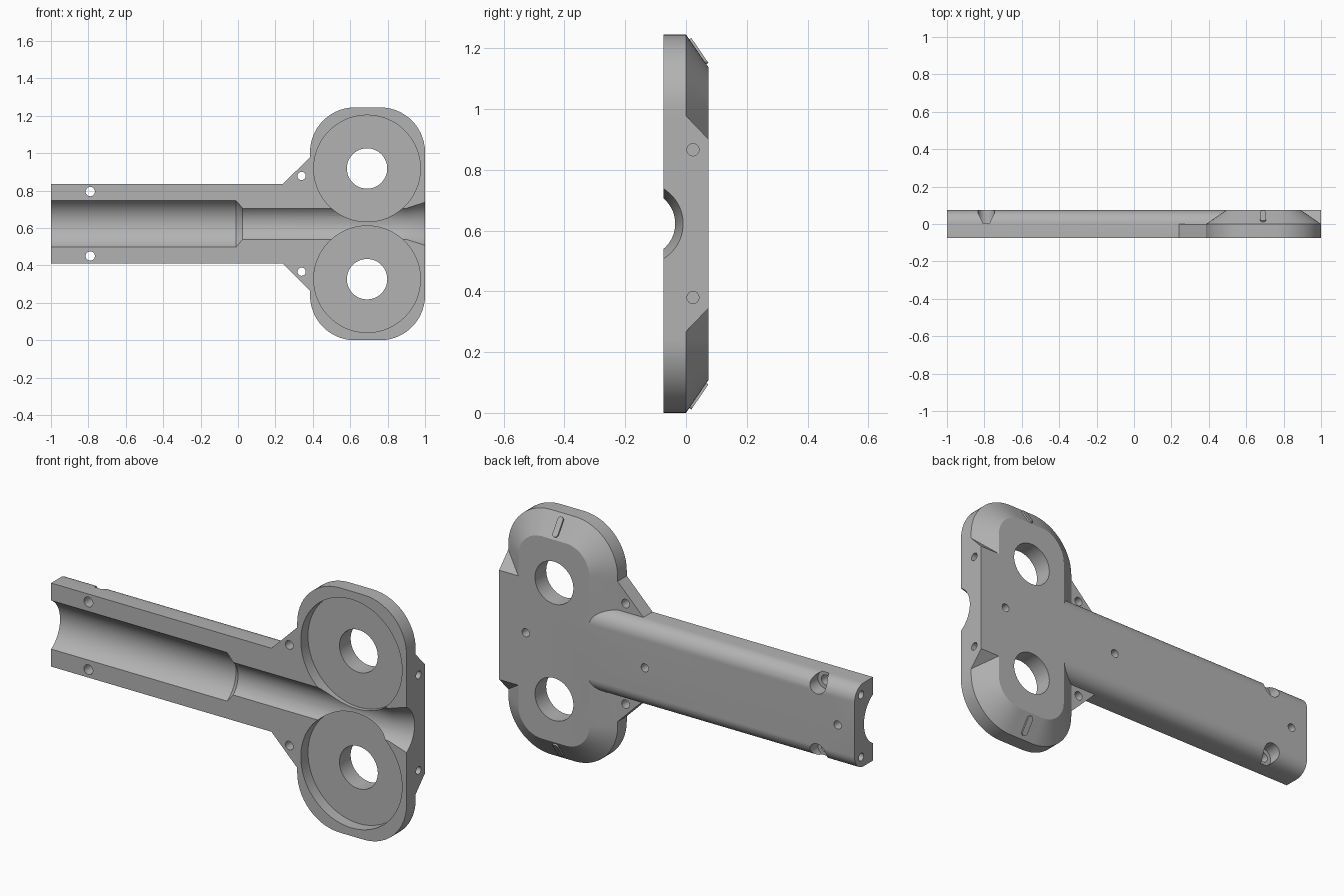
import bpy, bmesh, math
from mathutils import Vector

if "Cube" in bpy.data.objects:
    bpy.data.objects.remove(bpy.data.objects["Cube"])

F, B = -0.074, 0.074      # front and back planes
ZC = 0.6225               # height of the symmetry plane
WX, WZ = 0.69, 0.296      # wheel pocket centre in x, offset from ZC

grey = bpy.data.materials.new("grey plastic")
grey.diffuse_color = (0.45, 0.45, 0.45, 1)
grey.use_nodes = True
grey.node_tree.nodes["Principled BSDF"].inputs["Base Color"].default_value = grey.diffuse_color


def loft(name, rings):
    """Closed solid through rings of equal point count."""
    bm = bmesh.new()
    vs = [[bm.verts.new(p) for p in r] for r in rings]
    n = len(vs[0])
    for a, b in zip(vs, vs[1:]):
        for i in range(n):
            j = (i + 1) % n
            bm.faces.new((a[i], a[j], b[j], b[i]))
    bm.faces.new(vs[0])
    bm.faces.new(vs[-1])
    bmesh.ops.recalc_face_normals(bm, faces=bm.faces)
    me = bpy.data.meshes.new(name)
    bm.to_mesh(me)
    bm.free()
    me.materials.append(grey)
    ob = bpy.data.objects.new(name, me)
    bpy.context.collection.objects.link(ob)
    return ob


def turned(name, axis, centre, stations, n=32):
    """Round solid along x or y from (position, radius) stations."""
    rings = []
    for t, r in stations:
        ring = []
        for i in range(n):
            a = 2 * math.pi * i / n
            u, w = r * math.cos(a), r * math.sin(a)
            ring.append((t, centre[0] + u, centre[1] + w) if axis == "x"
                        else (centre[0] + u, t, centre[1] + w))
        rings.append(ring)
    return loft(name, rings)


def rounded_rect(cx, cz, hx, hz, r, y, n=14):
    pts = []
    for q, (sx, sz) in enumerate(((1, 1), (-1, 1), (-1, -1), (1, -1))):
        for i in range(n + 1):
            a = math.pi / 2 * (q + i / n)
            pts.append((cx + sx * (hx - r) + r * math.cos(a), y,
                        cz + sz * (hz - r) + r * math.sin(a)))
    return pts


def combine(target, tool, op):
    m = target.modifiers.new(op, "BOOLEAN")
    m.operation, m.solver, m.object = op, "EXACT", tool
    bpy.context.view_layer.objects.active = target
    bpy.ops.object.modifier_apply(modifier=m.name)
    bpy.data.objects.remove(tool)


# Head: rounded plate with a chamfered back
hx, hz, rc, inset = 0.3075, 0.6225, 0.24, 0.108
cx = 1 - hx
body = loft("shell_half", [
    rounded_rect(cx, ZC, hx, hz, rc, F),
    rounded_rect(cx, ZC, hx, hz, rc, 0),
    rounded_rect(cx, ZC, hx - inset, hz - inset, rc - inset, B)])

# Arm: bar with rounded back edges
h, r = 0.2125, 0.074
prof = [(F, -h)]
prof += [(B - r + r * math.sin(a), -h + r - r * math.cos(a))
         for a in (math.pi / 2 * i / 10 for i in range(11))]
prof += [(y, -z) for y, z in reversed(prof)]
combine(body, loft("arm", [[(x, y, ZC + z) for y, z in prof]
                           for x in (-1, 0.7)]), "UNION")

# End block reaching the right side, with sloped ends
prof = [(F, -0.355), (0, -0.355), (B, -0.278),
        (B, 0.278), (0, 0.355), (F, 0.355)]
combine(body, loft("end_block", [[(x, y, ZC + z) for y, z in prof]
                                 for x in (0.72, 1)]), "UNION")

for s in (1, -1):
    # Corner gusset
    tri = [(0.24, 0.2125), (0.388, 0.36), (0.5, 0.36), (0.5, 0.15), (0.24, 0.15)]
    combine(body, loft("gusset", [[(x, y, ZC + s * z) for x, z in tri]
                                  for y in (F, 0)]), "UNION")

# Long channel with a step and a flared mouth
combine(body, turned("channel", "x", (-0.144, ZC),
                     [(-1.1, 0.142), (-0.01, 0.142), (0.025, 0.1085),
                      (0.9, 0.1085), (1.0, 0.1346), (1.1, 0.16)], 80), "DIFFERENCE")

for s in (1, -1):
    z = ZC + s * WZ
    # Wheel pocket and axle hole
    combine(body, turned("pocket", "y", (WX, z), [(-0.2, 0.285), (-0.016, 0.285)], 80),
            "DIFFERENCE")
    combine(body, turned("axle_hole", "y", (WX, z), [(-0.2, 0.108), (0.2, 0.108)], 48),
            "DIFFERENCE")
    # Screw holes
    combine(body, turned("gusset_hole", "y", (0.34, ZC + s * 0.256),
                         [(-0.2, 0.022), (0.2, 0.022)], 20), "DIFFERENCE")
    combine(body, turned("arm_hole", "y", (-0.79, ZC + s * 0.172),
                         [(-0.2, 0.025), (0.2, 0.025)], 20), "DIFFERENCE")
    combine(body, turned("arm_counterbore", "y", (-0.79, ZC + s * 0.172),
                         [(0.005, 0.045), (0.2, 0.045)], 28), "DIFFERENCE")
    # Blind pin holes in both ends
    combine(body, turned("right_pin_hole", "x", (0.023, ZC + s * 0.243),
                         [(0.92, 0.02), (1.1, 0.02)], 16), "DIFFERENCE")
    combine(body, turned("left_pin_hole", "x", (0.02, ZC + s * 0.158),
                         [(-1.1, 0.02), (-0.92, 0.02)], 16), "DIFFERENCE")

# Blind holes along the back centre line
for x in (-0.905, 0.18, 0.85):
    combine(body, turned("back_hole", "y", (x, ZC), [(0.02, 0.021), (0.2, 0.021)], 16),
            "DIFFERENCE")

bpy.ops.object.select_all(action="DESELECT")
body.select_set(True)
bpy.context.view_layer.objects.active = body
bpy.ops.object.shade_smooth_by_angle(angle=math.radians(25))

# Raised marker ribs on the top and bottom chamfers
for s, label in ((1, "top"), (-1, "bottom")):
    along = Vector((0, B, -s * inset)).normalized()
    out = Vector((0, inset, s * B)).normalized()
    mid = Vector((WX, 0.039, ZC + s * (hz - inset * 0.039 / B)))
    rings = []
    for d in (-0.01, 0.008):
        ring = []
        for i in range(20):
            a = math.pi * (i if i < 10 else i - 1) / 9
            shift = 0.035 if i < 10 else -0.035
            ring.append(mid + out * d + Vector((0.015 * math.cos(a), 0, 0))
                        + along * (shift + 0.015 * math.sin(a)))
        rings.append(ring)
    loft(label + "_marker_rib", rings)
